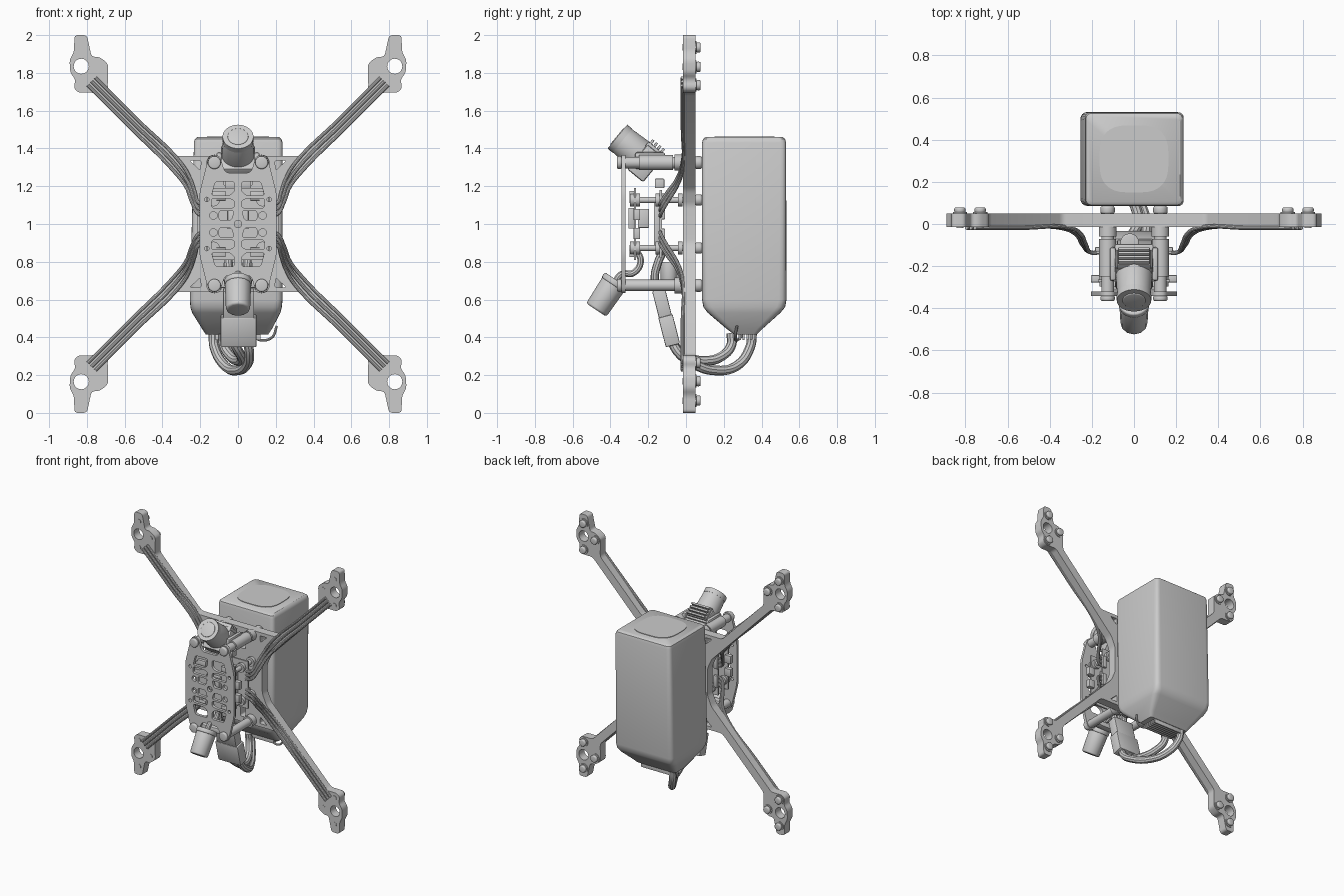
import bpy, bmesh, math
from mathutils import Vector

if "Cube" in bpy.data.objects:
    bpy.data.objects.remove(bpy.data.objects["Cube"])

COL = bpy.context.collection
QUADS = [(1, 1), (-1, 1), (1, -1), (-1, -1)]


def add(name, bm):
    me = bpy.data.meshes.new(name)
    bmesh.ops.recalc_face_normals(bm, faces=bm.faces)
    bm.to_mesh(me)
    bm.free()
    ob = bpy.data.objects.new(name, me)
    COL.objects.link(ob)
    return ob


def from_curve(name, cu):
    tmp = bpy.data.objects.new(name, cu)
    COL.objects.link(tmp)
    dg = bpy.context.evaluated_depsgraph_get()
    me = bpy.data.meshes.new_from_object(tmp.evaluated_get(dg))
    bpy.data.objects.remove(tmp)
    ob = bpy.data.objects.new(name, me)
    COL.objects.link(ob)
    return ob


def box(name, c, size, rx=0.0, bevel=0.008):
    bm = bmesh.new()
    bmesh.ops.create_cube(bm, size=1)
    bmesh.ops.scale(bm, vec=size, verts=bm.verts)
    if bevel:
        bmesh.ops.bevel(bm, geom=bm.edges[:], offset=bevel, segments=2, profile=0.5, affect='EDGES')
    ob = add(name, bm)
    ob.location, ob.rotation_euler = c, (rx, 0, 0)
    return ob


def rod(name, a, b, r, r2=None, sides=24, bevel=0.0):
    a, b = Vector(a), Vector(b)
    bm = bmesh.new()
    bmesh.ops.create_cone(bm, cap_ends=True, segments=sides, radius1=r,
                          radius2=r if r2 is None else r2, depth=(b - a).length)
    if bevel:
        rim = [e for e in bm.edges if any(len(f.verts) > 4 for f in e.link_faces)]
        bmesh.ops.bevel(bm, geom=rim, offset=bevel, segments=3, profile=0.5, affect='EDGES')
    ob = add(name, bm)
    ob.location = (a + b) / 2
    ob.rotation_euler = (b - a).to_track_quat('Z', 'Y').to_euler()
    return ob


def tube(name, pts, r):
    cu = bpy.data.curves.new(name, 'CURVE')
    cu.dimensions = '3D'
    cu.bevel_depth, cu.bevel_resolution, cu.use_fill_caps = r, 3, True
    cu.resolution_u = 8
    sp = cu.splines.new('BEZIER')
    sp.bezier_points.add(len(pts) - 1)
    for bp, p in zip(sp.bezier_points, pts):
        bp.co = p
        bp.handle_left_type = bp.handle_right_type = 'AUTO'
    return from_curve(name, cu)


def fillet(pts, r, n=4):
    out = []
    for i, p in enumerate(pts):
        p, a, b = Vector(p), Vector(pts[i - 1]), Vector(pts[(i + 1) % len(pts)])
        s = p + (a - p).normalized() * min(r, 0.45 * (a - p).length)
        e = p + (b - p).normalized() * min(r, 0.45 * (b - p).length)
        for k in range(n + 1):
            t = k / n
            out.append(s * (1 - t) ** 2 + p * 2 * t * (1 - t) + e * t * t)
    return out


def full(q):
    """Mirror a quadrant outline into a closed loop."""
    return (q + [(x, -z) for x, z in reversed(q)] + [(-x, -z) for x, z in q]
            + [(-x, z) for x, z in reversed(q)])


def circle(x, z, r, n=20):
    return [(x + r * math.cos(2 * math.pi * i / n), z + r * math.sin(2 * math.pi * i / n)) for i in range(n)]


def plate(name, outline, holes, y0, y1):
    """Flat sheet in the xz plane, drawn about z = 1."""
    cu = bpy.data.curves.new(name, 'CURVE')
    cu.dimensions, cu.fill_mode, cu.extrude = '2D', 'BOTH', (y1 - y0) / 2
    for loop in [outline] + holes:
        sp = cu.splines.new('POLY')
        sp.points.add(len(loop) - 1)
        for pt, p in zip(sp.points, loop):
            pt.co = (p[0], p[1], 0, 1)
        sp.use_cyclic_u = True
    ob = from_curve(name, cu)
    ob.location, ob.rotation_euler = (0, (y0 + y1) / 2, 1), (math.pi / 2, 0, 0)
    return ob


def loft(name, rings):
    bm = bmesh.new()
    vs = [[bm.verts.new(p) for p in ring] for ring in rings]
    n = len(vs[0])
    for a, b in zip(vs, vs[1:]):
        for i in range(n):
            bm.faces.new((a[i], a[(i + 1) % n], b[(i + 1) % n], b[i]))
    bm.faces.new(vs[0])
    bm.faces.new(vs[-1])
    return add(name, bm)


# Arms, motor pads and centre in one sheet
quad = [(0.34, 0.36), (0.69, 0.715), (0.688, 0.85), (0.735, 0.885), (0.775, 0.885), (0.80, 1.0),
        (0.866, 1.0), (0.868, 0.91), (0.892, 0.87), (0.888, 0.80), (0.86, 0.765), (0.87, 0.72),
        (0.845, 0.695), (0.755, 0.695), (0.25, 0.18), (0.215, 0.10)]
screws = [(0.826, 0.935), (0.73, 0.832), (0.826, 0.735)]
holes = [circle(0, 0, 0.06)]
for sx, sz in QUADS:
    holes.append(circle(sx * 0.83, sz * 0.835, 0.04))
    holes.append(fillet([(sx * x, sz * z) for x, z in [(0.195, 0.335), (0.255, 0.335), (0.20, 0.285)]], 0.01))
    holes.append(fillet([(sx * x, sz * z) for x, z in [(0.03, 0.32), (0.075, 0.32), (0.075, 0.2), (0.03, 0.2)]], 0.015))
plate("arm_frame", fillet(full(quad), 0.02), holes, -0.015, 0.05)

# Front cover plate with windows
quad = [(0.07, 0.27), (0.095, 0.365), (0.15, 0.365), (0.17, 0.30), (0.205, 0.16)]
holes = [circle(0, 0, 0.02)]
for sx, sz in QUADS:
    for loop in ([(0.02, 0.225), (0.12, 0.225), (0.14, 0.15), (0.05, 0.15), (0.02, 0.17)],
                 [(0.02, 0.125), (0.05, 0.135), (0.14, 0.135), (0.14, 0.085), (0.02, 0.085)],
                 [(0.02, 0.07), (0.10, 0.07), (0.10, 0.02), (0.035, 0.02)]):
        holes.append(fillet([(sx * x, sz * z) for x, z in loop], 0.015))
    holes.append(circle(sx * 0.13, sz * 0.045, 0.02, 14))
    holes.append(circle(sx * 0.165, sz * 0.13, 0.012, 12))
plate("cover_plate", fillet(full(quad), 0.03), holes, -0.342, -0.32)

# Screws, posts and motor wires, once per corner
for sx, sz in QUADS:
    for x, z in screws:
        px, pz = sx * x, 1 + sz * z
        rod("motor_screw_washer", (px, 0.048, pz), (px, 0.056, pz), 0.034)
        rod("motor_screw_head", (px, 0.054, pz), (px, 0.078, pz), 0.027, bevel=0.008)
        rod("motor_screw_tip", (px, -0.018, pz), (px, 0.0, pz), 0.017, sides=16)
    px, pz = sx * 0.125, 1 + sz * 0.325
    rod("cover_post", (px, -0.32, pz), (px, -0.01, pz), 0.03)
    rod("cover_post_collar", (px, -0.06, pz), (px, -0.012, pz), 0.042)
    rod("cover_screw", (px, -0.365, pz), (px, -0.34, pz), 0.034, bevel=0.008)
    rod("rear_screw", (px, 0.048, pz), (px, 0.085, pz), 0.034, bevel=0.01)
    px, pz = sx * 0.13, 1 + sz * 0.127
    rod("stack_post", (px, -0.30, pz), (px, -0.01, pz), 0.017, sides=16)
    for y in (-0.285, -0.255, -0.15, -0.115, -0.03):
        rod("stack_grommet", (px, y - 0.012, pz), (px, y + 0.012, pz), 0.034, sides=18)
    rod("stack_screw", (px, 0.048, pz), (px, 0.085, pz), 0.03, bevel=0.01)
    for k in (-1, 0, 1):
        d = k * 0.02
        path = [(0.775 - d, -0.018, 0.755 + d), (0.55 - d, -0.018, 0.53 + d), (0.32 - d, -0.02, 0.30 + d),
                (0.262 - d * 0.6, -0.05, 0.215 + d), (0.235 - d * 0.4, -0.10, 0.14 + d * 1.3),
                (0.205, -0.135, 0.08 + d * 1.5), (0.16, -0.135, 0.07 + d * 1.5)]
        tube("motor_wire", [(sx * x, y, 1 + sz * z) for x, y, z in path], 0.01)

# Electronics stack
box("lower_board", (0, -0.133, 1), (0.36, 0.012, 0.36), bevel=0)
box("upper_board", (0, -0.27, 1), (0.34, 0.012, 0.38), bevel=0)
box("processor_block", (0, -0.29, 1.03), (0.11, 0.03, 0.11), bevel=0.004)
box("plug_block", (0.03, -0.225, 1.03), (0.14, 0.06, 0.1), bevel=0.004)
box("heat_plate", (0, -0.155, 1), (0.2, 0.03, 0.26), bevel=0.004)
box("receiver_board", (0, -0.14, 1.215), (0.14, 0.05, 0.05), bevel=0.004)
for s in (-1, 1):
    for k in (-1, 1):
        box("side_plug", (s * 0.18, -0.26, 1 + k * 0.05), (0.05, 0.035, 0.06), bevel=0.004)
        box("power_chip", (s * 0.1, -0.287, 1 + k * 0.15), (0.07, 0.025, 0.05), bevel=0.004)
        box("wire_pad", (s * 0.17, -0.12, 1 + k * 0.07), (0.03, 0.02, 0.09), bevel=0.004)


# Battery: rounded sections lofted from the tapered bottom to the top
def section(z, x0, x1, y0, y1, r):
    return [(p.x, p.y, z) for p in fillet([(x0, y0), (x1, y0), (x1, y1), (x0, y1)], r)]


loft("battery", [section(*s) for s in (
    (0.415, -0.17, 0.16, 0.255, 0.375, 0.02), (0.445, -0.19, 0.18, 0.215, 0.405, 0.03),
    (0.53, -0.243, 0.225, 0.115, 0.50, 0.045), (0.56, -0.252, 0.232, 0.092, 0.525, 0.045),
    (0.60, -0.255, 0.236, 0.085, 0.532, 0.04), (1.43, -0.233, 0.236, 0.085, 0.53, 0.03),
    (1.45, -0.228, 0.23, 0.09, 0.525, 0.03), (1.46, -0.215, 0.218, 0.103, 0.512, 0.03))])
loft("battery_top_label", [[(p.x, p.y, z) for p in fillet(
    [(-0.163, 0.15), (0.163, 0.15), (0.163, 0.468), (-0.163, 0.468)], 0.13, 8)] for z in (1.45, 1.464)])
for i in range(6):
    box("battery_outlet_rib", (0, 0.265 + i * 0.02, 0.405), (0.24, 0.012, 0.04), bevel=0.003)

# Power leads and connector
tube("power_lead_a", [(-0.13, 0.35, 0.42), (-0.125, 0.34, 0.35), (-0.07, 0.27, 0.25), (0.0, 0.15, 0.225),
                      (0.05, 0.04, 0.26), (0.06, -0.04, 0.32), (0.05, -0.075, 0.38)], 0.026)
tube("power_lead_b", [(-0.08, 0.24, 0.42), (-0.075, 0.24, 0.36), (-0.04, 0.19, 0.30), (0.0, 0.1, 0.275),
                      (0.02, 0.02, 0.29), (0.0, -0.04, 0.33), (-0.03, -0.075, 0.38)], 0.026)
tube("balance_lead", [(0.08, 0.3, 0.41), (0.12, 0.27, 0.385), (0.18, 0.26, 0.40), (0.205, 0.27, 0.46)], 0.007)
box("connector_plug", (0.003, -0.089, 0.435), (0.19, 0.078, 0.16), 0.25, 0.006)
box("connector_socket", (0.003, -0.127, 0.58), (0.165, 0.07, 0.15), 0.25, 0.006)
for s in (-1, 1):
    tube("board_lead", [(s * 0.04, -0.145, 0.64), (s * 0.045, -0.165, 0.71), (s * 0.05, -0.15, 0.79),
                        (s * 0.05, -0.12, 0.86)], 0.022)
rod("filter_capacitor", (-0.02, -0.09, 0.7), (-0.02, -0.09, 0.8), 0.045, bevel=0.008)

# Camera, tilted upward, with its mount
TILT = -0.69
u = Vector((0, math.cos(TILT), math.sin(TILT)))
w = Vector((0, -u.z, u.y))
front = Vector((0, -0.36, 1.46))
rod("camera_barrel", front, front + u * 0.17, 0.078, 0.088, sides=40, bevel=0.006)
rod("camera_lens_rim", front - u * 0.004, front + u * 0.03, 0.082, sides=24)
rod("camera_lens", front - u * 0.008, front + u * 0.01, 0.055, sides=32, bevel=0.005)
box("camera_body", front + u * 0.2 - w * 0.015, (0.18, 0.11, 0.17), TILT, 0.012)
for i in range(4):
    box("camera_rib", front + u * (0.155 + 0.024 * i) + w * 0.088, (0.15, 0.014, 0.04), TILT, 0.003)
box("camera_rib_base", front + u * 0.19 + w * 0.07, (0.16, 0.10, 0.03), TILT, 0.004)
for s in (-1, 1):
    box("camera_cheek", (s * 0.1, -0.19, 1.335), (0.03, 0.16, 0.09), 0, 0.012)
    rod("mount_sleeve", (s * 0.125, -0.25, 1.325), (s * 0.125, -0.07, 1.325), 0.04)
box("camera_crossbar", (0, -0.13, 1.32), (0.22, 0.07, 0.045), 0, 0.01)

# Antenna pod, hanging forward and down below the cover
top, low = Vector((0, -0.375, 0.695)), Vector((0, -0.475, 0.545))
rod("antenna_pod", low, top, 0.064, 0.07, sides=12, bevel=0.012)
rod("antenna_cap", top - (top - low) * 0.12, top + (top - low) * 0.06, 0.073, sides=24, bevel=0.008)
tube("antenna_stem", [top, (0, -0.34, 0.735), (0, -0.28, 0.74), (0.0, -0.24, 0.80), (0.0, -0.26, 0.86)], 0.018)
box("antenna_bracket", (0, -0.29, 0.68), (0.24, 0.05, 0.04), 0, 0.01)

# Shading: smooth curves, sharp edges
bpy.context.view_layer.update()
bpy.ops.object.select_all(action='DESELECT')
for ob in COL.objects:
    ob.select_set(True)
bpy.context.view_layer.objects.active = COL.objects[0]
bpy.ops.object.shade_smooth_by_angle(angle=math.radians(35))
